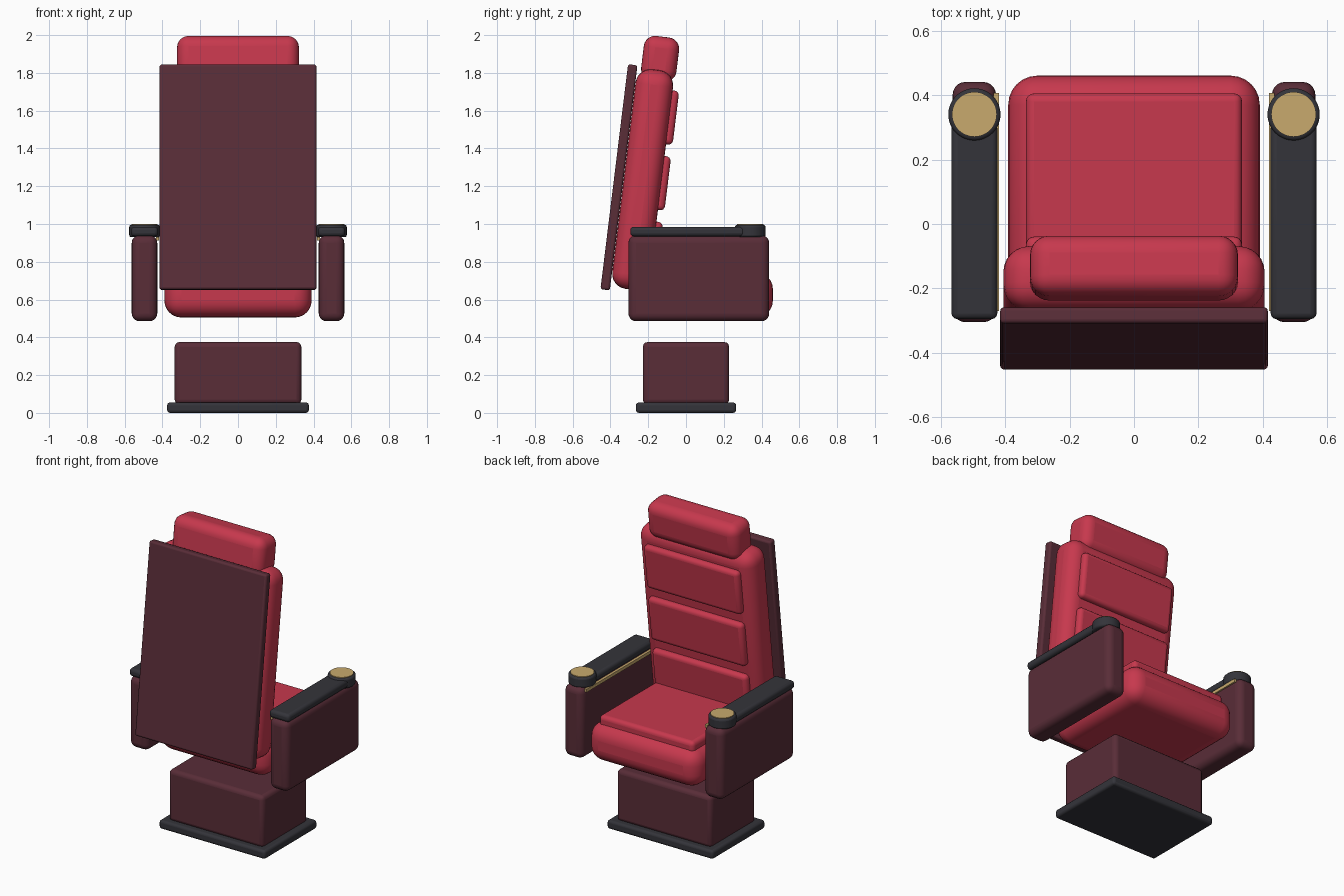
import bpy
import math
from mathutils import Matrix, Vector

cube = bpy.data.objects.get("Cube")
if cube:
    bpy.data.objects.remove(cube, do_unlink=True)


def material(name, rgb):
    mat = bpy.data.materials.new(name)
    mat.use_nodes = True
    mat.diffuse_color = (*rgb, 1)
    mat.node_tree.nodes["Principled BSDF"].inputs["Base Color"].default_value = (*rgb, 1)
    return mat


RED = material("red upholstery", (0.57, 0.04, 0.075))
MAROON = material("dark maroon", (0.1, 0.026, 0.039))
CHARCOAL = material("charcoal", (0.034, 0.034, 0.042))
GOLD = material("gold", (0.58, 0.4, 0.155))


def finish(obj, name, mat, radius, segments):
    """Name, colour, round and smooth a part."""
    obj.name = name
    obj.data.materials.append(mat)
    if radius:
        bevel = obj.modifiers.new("rounding", "BEVEL")
        bevel.width = radius
        bevel.segments = segments
        bevel.limit_method = "ANGLE"
        bevel.angle_limit = math.radians(40)
    bpy.ops.object.shade_smooth_by_angle(angle=math.radians(35))
    return obj


def box(name, mat, centre, size, radius, segments=4, tilt=0):
    bpy.ops.mesh.primitive_cube_add(size=1, location=centre)
    obj = bpy.context.object
    obj.data.transform(Matrix.Diagonal((*size, 1)))
    obj.rotation_euler.x = tilt
    return finish(obj, name, mat, radius, segments)


def disc(name, mat, centre, radius, depth, rounding=0):
    bpy.ops.mesh.primitive_cylinder_add(vertices=48, radius=radius, depth=depth, location=centre)
    return finish(bpy.context.object, name, mat, rounding, 3)


# Reclined frame: depth runs towards the sitter, along runs up the back
TILT = math.radians(-7)
RECLINE = Matrix.Rotation(TILT, 3, "X")
PIVOT = Vector((0, -0.355, 1.2475))


def reclined(name, mat, depth, along, size, radius, segments=4):
    centre = PIVOT + RECLINE @ Vector((0, depth, along))
    return box(name, mat, centre, size, radius, segments, TILT)


# Base
box("base_plate", CHARCOAL, (0, 0, 0.0275), (0.75, 0.53, 0.055), 0.015, 3)
box("pedestal", MAROON, (0, 0, 0.21), (0.67, 0.456, 0.33), 0.025, 3)

# Seat
box("seat_cushion", RED, (0, 0.09, 0.625), (0.78, 0.74, 0.24), 0.09, 6)
box("seat_pad", RED, (0, 0.1, 0.745), (0.67, 0.61, 0.09), 0.025)

# Back
reclined("back_shell", MAROON, 0, 0, (0.83, 0.05, 1.2), 0.012, 3)
reclined("back_cushion", RED, 0.126, 0.003, (0.81, 0.2, 1.17), 0.08, 6)
for i, level in enumerate(("upper", "middle", "lower")):
    reclined(level + "_back_pad", RED, 0.226, 0.347 - 0.35 * i, (0.67, 0.07, 0.288), 0.025)
reclined("headrest", RED, 0.14, 0.649, (0.645, 0.188, 0.235), 0.06, 6)

# Armrests with pads, trim strips and cup holders
for side, s in (("left", 1), ("right", -1)):
    x = s * 0.495
    box(side + "_arm", MAROON, (x, 0.068, 0.713), (0.135, 0.745, 0.455), 0.04, 5)
    box(side + "_arm_pad", CHARCOAL, (x, 0.01, 0.96), (0.142, 0.61, 0.05), 0.018, 3)
    box(side + "_trim_strip", GOLD, (s * 0.427, 0.068, 0.922), (0.016, 0.675, 0.02), 0)
    disc(side + "_cup_holder", CHARCOAL, (x, 0.34, 0.963), 0.081, 0.066, 0.012)
    disc(side + "_cup_disc", GOLD, (x, 0.34, 0.996), 0.069, 0.009)
